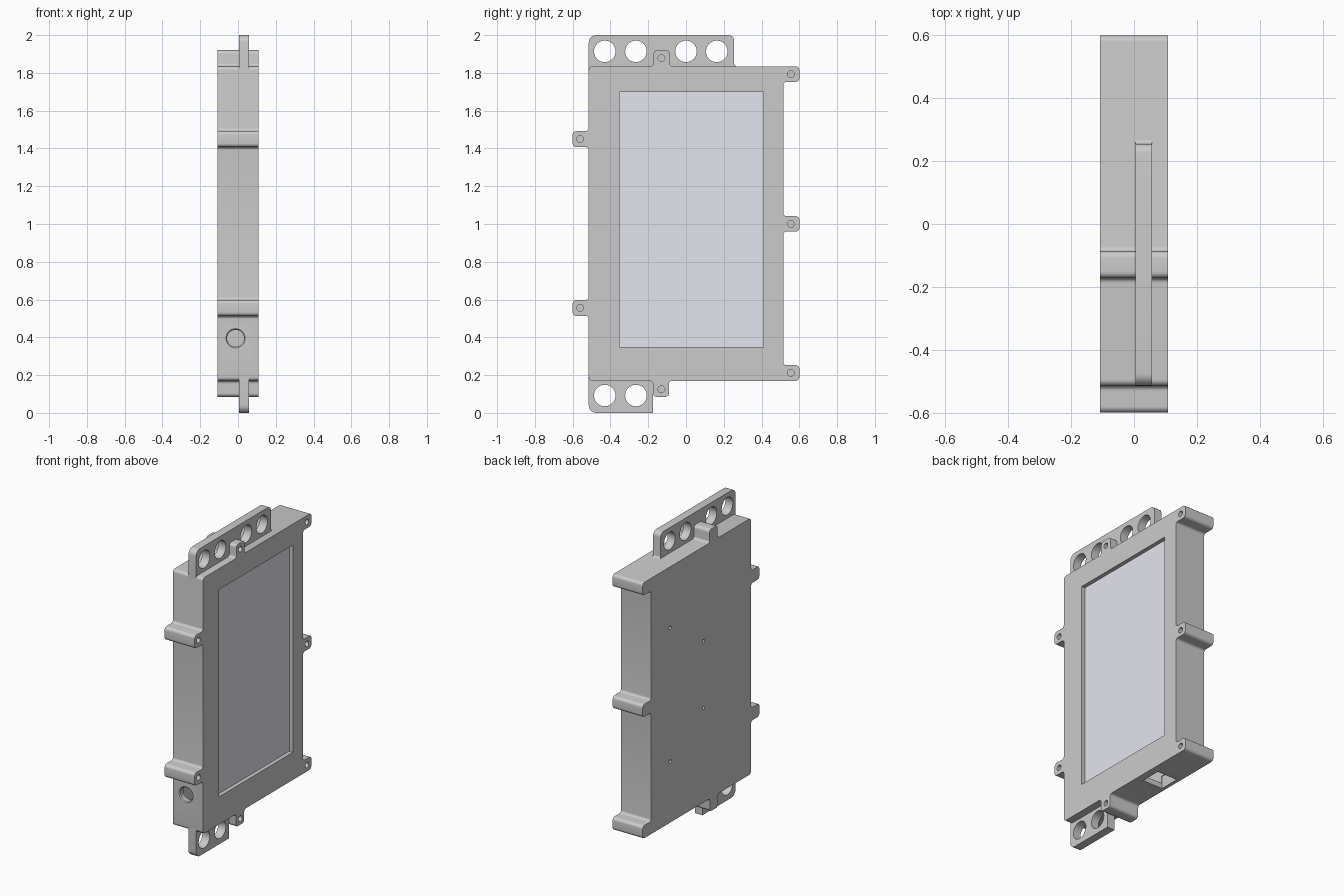
import bpy, bmesh, math
from mathutils import Vector, Matrix

if "Cube" in bpy.data.objects:
    bpy.data.objects.remove(bpy.data.objects["Cube"])

X0, X1 = -0.108, 0.108          # back and screen faces of the case


def rounded(points, seg=6):
    """Outline from (y, z, radius) corners, each corner replaced by an arc."""
    out = []
    for i, (y, z, r) in enumerate(points):
        p = Vector((y, z))
        if r == 0:
            out.append(p)
            continue
        a = (Vector(points[i - 1][:2]) - p).normalized()
        b = (Vector(points[(i + 1) % len(points)][:2]) - p).normalized()
        half = a.angle(b) / 2
        centre = p + (a + b).normalized() * (r / math.sin(half))
        va = p + a * (r / math.tan(half)) - centre
        vb = p + b * (r / math.tan(half)) - centre
        sweep = va.angle_signed(vb)
        for k in range(seg + 1):
            t = -sweep * k / seg
            out.append(centre + Matrix.Rotation(t, 2) @ va)
    return out


def finish(name, bm):
    bmesh.ops.recalc_face_normals(bm, faces=bm.faces[:])
    me = bpy.data.meshes.new(name)
    bm.to_mesh(me)
    bm.free()
    ob = bpy.data.objects.new(name, me)
    bpy.context.collection.objects.link(ob)
    return ob


def slab(name, points, x0, x1):
    """Extrude a rounded (y, z) outline along x."""
    bm = bmesh.new()
    face = bm.faces.new([bm.verts.new((x0, *p)) for p in rounded(points)])
    ext = bmesh.ops.extrude_face_region(bm, geom=[face])["geom"]
    verts = [g for g in ext if isinstance(g, bmesh.types.BMVert)]
    bmesh.ops.translate(bm, verts=verts, vec=(x1 - x0, 0, 0))
    return finish(name, bm)


def box(name, lo, hi):
    bm = bmesh.new()
    bmesh.ops.create_cube(bm, size=1)
    for v in bm.verts:
        v.co = [(l + h) / 2 + c * (h - l) for l, h, c in zip(lo, hi, v.co)]
    return finish(name, bm)


def rod(name, centre, r1, r2, length, axis, seg=32):
    """Cylinder or cone along x or y, r1 at the low end."""
    bm = bmesh.new()
    bmesh.ops.create_cone(bm, cap_ends=True, segments=seg, radius1=r1, radius2=r2, depth=length)
    turn = Matrix.Rotation(math.pi / 2, 4, 'Y') if axis == 'X' else Matrix.Rotation(-math.pi / 2, 4, 'X')
    bmesh.ops.transform(bm, matrix=Matrix.Translation(centre) @ turn, verts=bm.verts[:])
    return finish(name, bm)


def carve(ob, cutters):
    """Subtract the cutters and bake the result."""
    for c in cutters:
        c.hide_render = True
        m = ob.modifiers.new("cut", 'BOOLEAN')
        m.operation, m.solver, m.object = 'DIFFERENCE', 'EXACT', c
    dg = bpy.context.evaluated_depsgraph_get()
    me = bpy.data.meshes.new_from_object(ob.evaluated_get(dg))
    ob.modifiers.clear()
    ob.data = me
    for c in cutters:
        bpy.data.objects.remove(c)
    bpy.ops.object.select_all(action='DESELECT')
    ob.select_set(True)
    bpy.context.view_layer.objects.active = ob
    bpy.ops.object.shade_smooth_by_angle(angle=math.radians(30))


# Case outline with screw ears, counter-clockwise
F, R = 0.016, 0.02
outline = [(-.515, .17, R), (-.175, .17, F), (-.175, .085, R), (-.09, .085, R), (-.09, .17, F),
           (.6, .17, R), (.6, .253, R), (.515, .253, F),
           (.515, .96, F), (.6, .96, R), (.6, 1.042, R), (.515, 1.042, F),
           (.515, 1.752, F), (.6, 1.752, R), (.6, 1.835, R),
           (-.087, 1.835, F), (-.087, 1.92, R), (-.172, 1.92, R), (-.172, 1.835, F), (-.515, 1.835, R)]
for top in (1.492, .598):
    outline += [(-.515, top, F), (-.6, top, R), (-.6, top - .085, R), (-.515, top - .085, F)]
case = slab("case", outline, X0, X1)

# Cavity, window, connector port and cable hole
cuts = [box("cavity", (-.08, -.48, .205), (.078, .48, 1.8)),
        box("window", (.05, -.352, .35), (.2, .41, 1.698)),
        box("port", (-.085, .155, .1), (.06, .29, .25)),
        rod("cable_hole", (-.013, -.5, .395), .045, .045, .12, 'Y'),
        rod("cable_chamfer", (-.013, -.513, .395), .055, .043, .012, 'Y')]
# Blind screw holes in the ears
for y, z in [(-.56, 1.45), (-.56, .556), (.555, 1.793), (.555, 1.0), (.555, .212),
             (-.13, 1.878), (-.13, .125)]:
    cuts.append(rod("screw_hole", (.1, y, z), .018, .018, .2, 'X', 20))
# Mounting holes in the back wall
for y, z in [(.317, 1.437), (.317, .568), (-.025, 1.22), (-.025, .786)]:
    cuts.append(rod("back_hole", (-.1, y, z), .011, .011, .08, 'X', 16))
carve(case, cuts)

# Hanging plates with round holes
P0, P1 = .004, .058
top_plate = slab("top_plate", [(-.515, 1.815, 0), (.29, 1.815, 0), (.29, 1.834, 0), (.255, 1.834, .016),
                               (.255, 2, .03), (-.515, 2, .04)], P0, P1)
carve(top_plate, [rod("plate_hole", (.03, y, 1.914), .057, .057, .2, 'X', 40)
                  for y in (-.43, -.265, 0, .163)])
bottom_plate = slab("bottom_plate", [(-.515, .19, 0), (-.515, 0, .04), (-.174, 0, 0), (-.174, .19, 0)], P0, P1)
carve(bottom_plate, [rod("plate_hole", (.03, y, .092), .057, .057, .2, 'X', 40)
                     for y in (-.43, -.265)])

# Screen behind the window
screen = box("screen", (.05, -.39, .31), (.082, .45, 1.74))
carve(screen, [])
# trim the screen to sit inside the window frame
for v in screen.data.vertices:
    v.co.y = max(-.352, min(.41, v.co.y))
    v.co.z = max(.35, min(1.698, v.co.z))
mat = bpy.data.materials.new("screen_glass")
mat.diffuse_color = (.78, .79, .86, 1)
mat.use_nodes = True
mat.node_tree.nodes["Principled BSDF"].inputs["Base Color"].default_value = mat.diffuse_color
screen.data.materials.append(mat)
